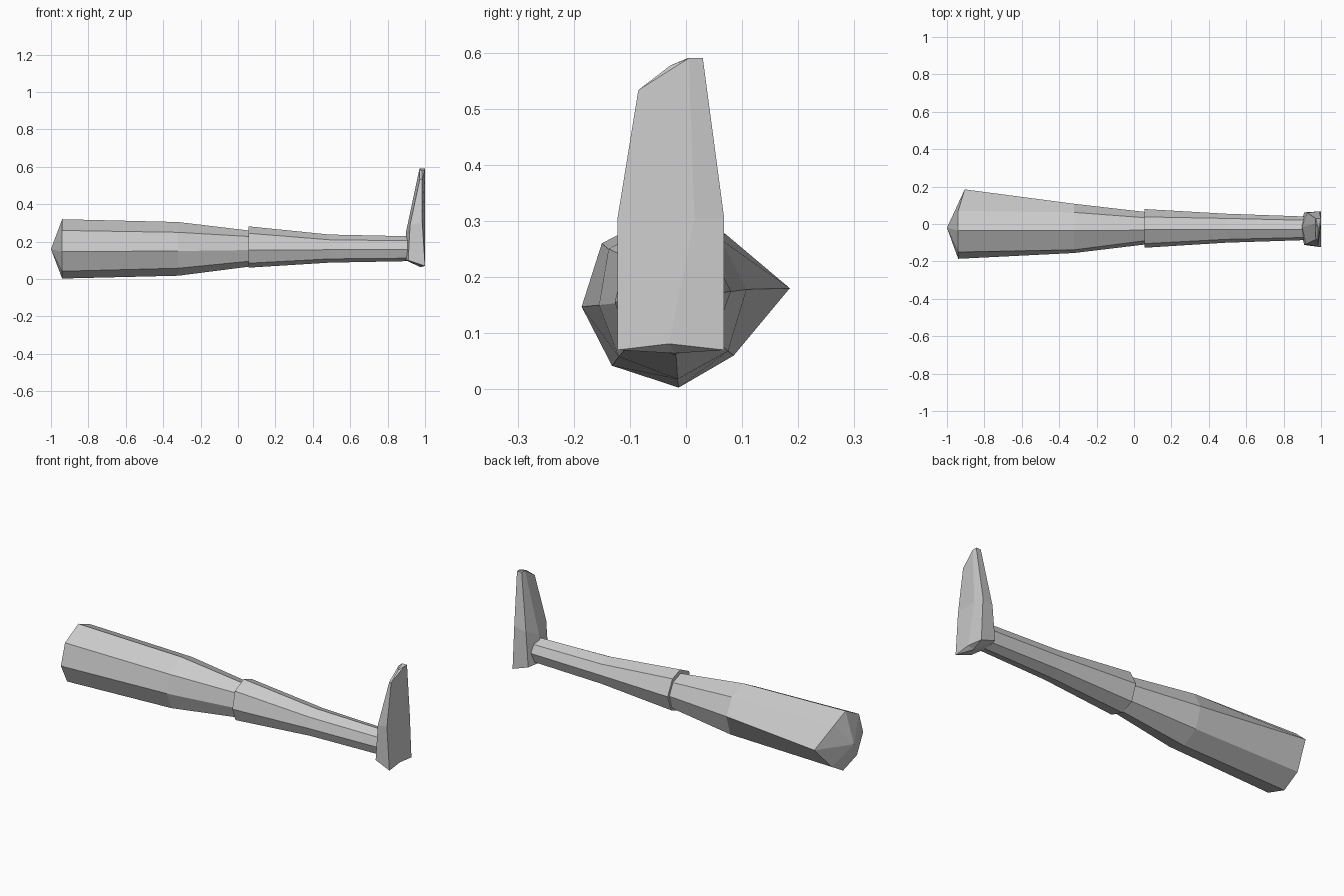
import bpy
import bmesh

if "Cube" in bpy.data.objects:
    bpy.data.objects.remove(bpy.data.objects["Cube"], do_unlink=True)

grey = bpy.data.materials.new("plain_grey")
grey.use_nodes = True
grey.diffuse_color = (0.6, 0.6, 0.6, 1)
grey.node_tree.nodes["Principled BSDF"].inputs["Base Color"].default_value = (0.6, 0.6, 0.6, 1)


def loft(name, rings, start_apex=None, end_apex=None):
    """Skin a list of equal-length rings and close both ends, flat or to a point."""
    bm = bmesh.new()
    loops = [[bm.verts.new(p) for p in ring] for ring in rings]
    n = len(loops[0])
    for a, b in zip(loops, loops[1:]):
        for i in range(n):
            j = (i + 1) % n
            bm.faces.new((a[i], a[j], b[j], b[i]))
    for loop, apex in ((loops[0], start_apex), (loops[-1], end_apex)):
        if apex:
            tip = bm.verts.new(apex)
            for i in range(n):
                bm.faces.new((loop[i], loop[(i + 1) % n], tip))
        else:
            bm.faces.new(loop)
    bmesh.ops.recalc_face_normals(bm, faces=bm.faces)
    mesh = bpy.data.meshes.new(name)
    bm.to_mesh(mesh)
    bm.free()
    mesh.materials.append(grey)
    obj = bpy.data.objects.new(name, mesh)
    bpy.context.collection.objects.link(obj)
    return obj


def ring(x, *yz):
    return [(x, y, z) for y, z in yz]


# Thigh: eight-sided, widest at the hip, closed with a shallow point
hip = ring(-0.94, (-.035, .32), (-.15, .26), (-.186, .147), (-.132, .042),
           (-.013, .003), (.085, .06), (.185, .18), (.07, .277))
hip[6] = (-0.905, .185, .18)
mid_thigh = ring(-0.32, (-.035, .305), (-.138, .25), (-.155, .15), (-.12, .058),
                 (-.015, .018), (.075, .068), (.108, .178), (.062, .267))
knee_end = ring(0.055, (-.033, .26), (-.09, .228), (-.11, .155), (-.088, .095),
                (-.018, .066), (.042, .098), (.065, .172), (.034, .235))
loft("thigh", [hip, mid_thigh, knee_end], start_apex=(-1.0, -.02, .16))

# Lower leg: starts with a small lip over the knee
knee = ring(0.055, (-.03, .282), (-.105, .245), (-.127, .155), (-.1, .085),
            (-.02, .061), (.05, .09), (.08, .175), (.038, .257))
calf = ring(0.49, (-.03, .238), (-.082, .21), (-.1, .157), (-.08, .108),
            (-.02, .088), (.032, .112), (.055, .17), (.03, .218))
ankle = ring(0.915, (-.03, .229), (-.072, .205), (-.086, .158), (-.07, .112),
             (-.02, .096), (.02, .115), (.04, .168), (.02, .21))
loft("lower_leg", [knee, calf, ankle])

# Foot: toes up, ridged sole facing +x; points run sole front, middle, back, then instep
heel = [(1.0, -.122, .07), (1.0, -.03, .081), (1.0, .068, .07),
        (.91, .062, .10), (.888, -.02, .105), (.91, -.112, .10)]
arch = [(.985, -.122, .305), (1.0, .015, .305), (.99, .068, .305),
        (.925, .06, .29), (.899, -.015, .255), (.92, -.108, .29)]
toes = [(.985, -.085, .533), (1.0, .005, .59), (1.0, .03, .59),
        (.972, .03, .59), (.97, .003, .59), (.972, -.083, .533)]
instep_heel = loft("foot", [heel, arch, toes], start_apex=(.975, -.02, .064),
                   end_apex=(.985, -.028, .577))
